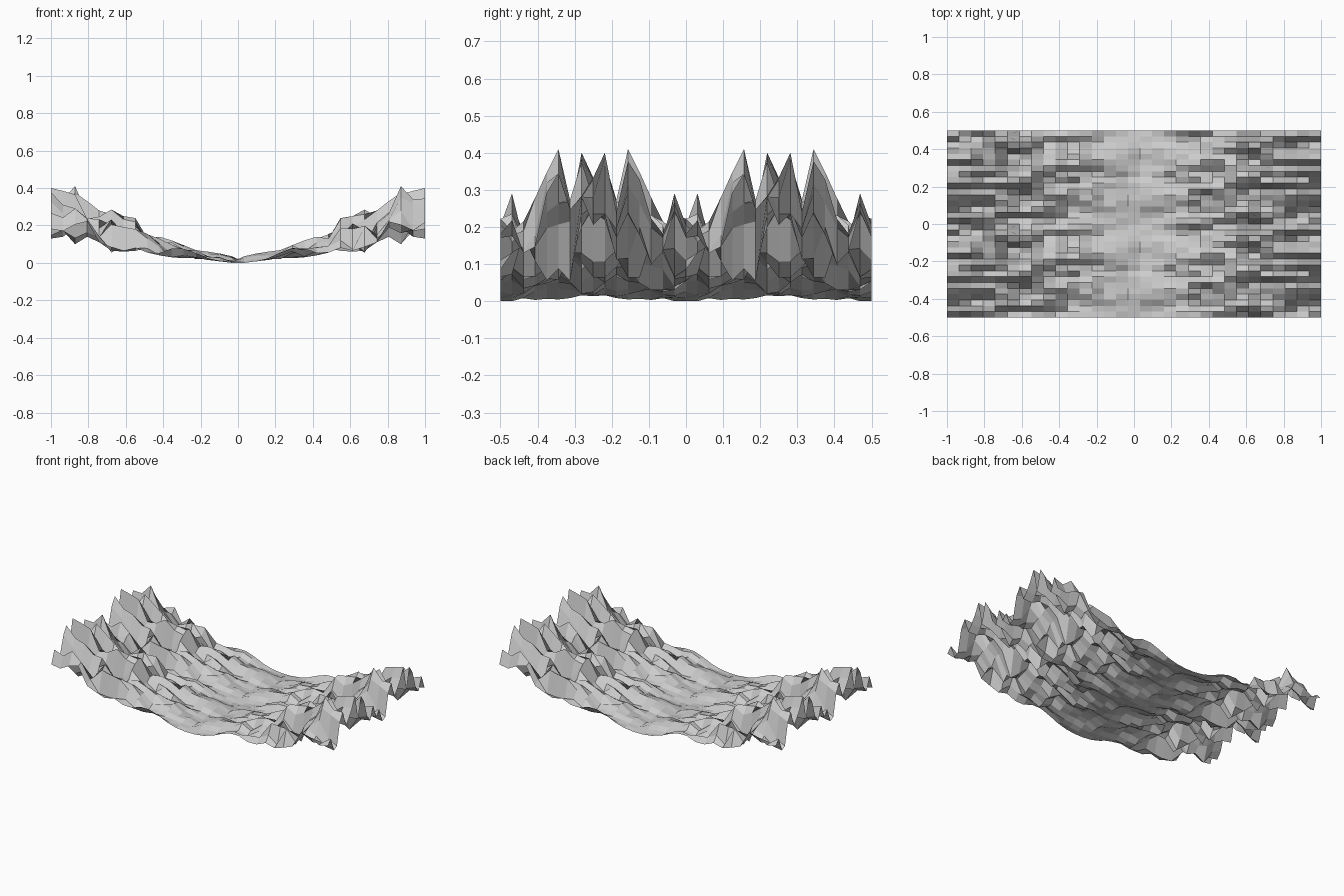
import bpy, random

if "Cube" in bpy.data.objects:
    bpy.data.objects.remove(bpy.data.objects["Cube"])

random.seed(11)
NX, NY = 32, 33      # vertices along x and y

# Upper and lower height limits, from the outer end to the middle
high = [.40, .385, .41, .33, .28, .285, .25, .24, .155, .14, .12, .095, .07, .06, .05, .035]
low = [.13, .14, .10, .14, .11, .055, .06, .065, .055, .04, .03, .025, .02, .015, .008, .0]
# Ridge strength across the width; repeats every half width
ridge = [.35, .5, .3, .42, .9, .87, .55, 1, .98, 1, .6, .8, .77, .4, .3, .5]

# Bumpy noise, repeating every 16 rows, slightly blended between rows
STEP = 1.4
keys = [[random.random() for k in range(16)] for j in range(16)]


def row_noise(i, j):
    t = i / STEP + (j * 7 % 16) / 16
    k = int(t)
    f = t - k
    row = keys[j % 16]
    return row[k] * (1 - f) + row[k + 1] * f


def noise(i, j):
    return 0.6 * row_noise(i, j) + 0.2 * (row_noise(i, j - 1) + row_noise(i, j + 1))


# Height columns for one half, stretched to fill the limits
half = []
for i in range(NX // 2):
    fade = max(0.15, 1 - i / 7)      # ridges only stand out near the ends
    col = [(1 - fade + fade * ridge[j % 16]) * (0.3 + noise(i, j)) for j in range(NY)]
    a, b = min(col), max(col)
    half.append([low[i] + (high[i] - low[i]) * (c - a) / (b - a) for c in col])

# Second half is the first turned by 180 degrees
columns = half + [c[::-1] for c in reversed(half)]

verts = [(-1 + 2 * i / (NX - 1), -0.5 + j / (NY - 1), columns[i][j])
         for i in range(NX) for j in range(NY)]
faces = [(i * NY + j, (i + 1) * NY + j, (i + 1) * NY + j + 1, i * NY + j + 1)
         for i in range(NX - 1) for j in range(NY - 1)]

# Rugged valley sheet
mesh = bpy.data.meshes.new("valley_terrain")
mesh.from_pydata(verts, [], faces)
mesh.update()
bpy.context.collection.objects.link(bpy.data.objects.new("valley_terrain", mesh))
